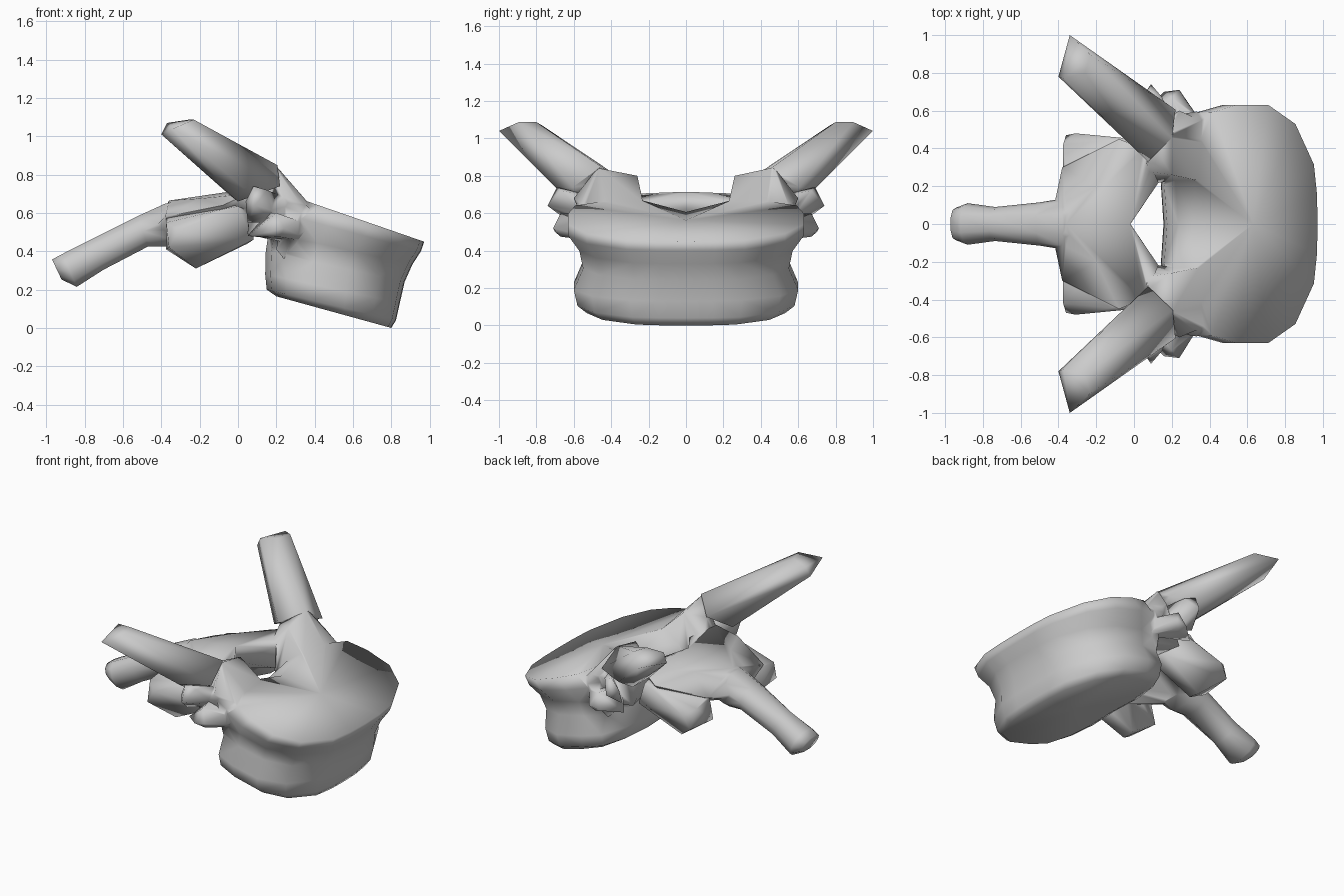
import bpy, bmesh, math

if "Cube" in bpy.data.objects:
    bpy.data.objects.remove(bpy.data.objects["Cube"])

parts = []


def finish(bm, name):
    bmesh.ops.triangulate(bm, faces=bm.faces[:])
    bmesh.ops.recalc_face_normals(bm, faces=bm.faces[:])
    me = bpy.data.meshes.new(name)
    bm.to_mesh(me)
    bm.free()
    ob = bpy.data.objects.new(name, me)
    bpy.context.collection.objects.link(ob)
    parts.append(ob)


def hull_pair(name, pts):
    """Convex lump on the +y side and its mirror image."""
    for side, s in (("left", 1), ("right", -1)):
        bm = bmesh.new()
        vs = [bm.verts.new((x, s * y, z)) for x, y, z in pts]
        res = bmesh.ops.convex_hull(bm, input=vs)
        dead = {e for e in res["geom_interior"] + res["geom_unused"]
                if isinstance(e, bmesh.types.BMVert)}
        bmesh.ops.delete(bm, geom=list(dead), context='VERTS')
        finish(bm, name + "_" + side)


def loft(name, rings):
    """Skin closed rings of equal length and fan-cap both ends."""
    bm = bmesh.new()
    rows = [[bm.verts.new(p) for p in r] for r in rings]
    n = len(rows[0])
    for a, b in zip(rows, rows[1:]):
        for i in range(n):
            j = (i + 1) % n
            bm.faces.new((a[i], a[j], b[j], b[i]))
    for row in (rows[0], rows[-1]):
        f = bm.faces.new(row)
        bmesh.ops.poke(bm, faces=[f])
    finish(bm, name)


# Vertebral body: kidney outline lofted up a tilted axis, dipped at the back
half = [(1, 0), (.995, .25), (.97, .5), (.82, .84), (.60, 1), (.34, 1),
        (.15, .94), (.04, .68), (0, .36), (.02, 0)]
outline = half + [(u, -v) for u, v in half[-2:0:-1]]
# back x, front x, back z, front z, half width, dip at the back middle
levels = [(.20, .80, .165, .0, .53, 0),
          (.15, .825, .20, .04, .58, 0), (.142, .845, .28, .13, .60, 0),
          (.145, .87, .40, .24, .55, 0), (.16, .91, .50, .33, .57, 0),
          (.22, .955, .60, .40, .63, .03), (.32, .972, .675, .45, .63, .065)]


def body_ring(xb, xf, zb, zf, w, dip):
    return [(xb + u * (xf - xb), v * w, zb + u * (zf - zb)
             - dip * max(0, 1 - abs(v) / .4) * (1 - u)) for u, v in outline]


loft("vertebral_body", [body_ring(*l) for l in levels])

# Spinous process: rounded bar running backward and down
spine = [((-.30, .67), (-.30, .46), .15), ((-.38, .655), (-.37, .42), .135),
         ((-.52, .59), (-.47, .42), .115), ((-.77, .465), (-.70, .30), .09),
         ((-.92, .39), (-.84, .21), .11), ((-.972, .36), (-.92, .25), .085)]


def bar_ring(top, bot, w, n=10):
    pts = []
    for i in range(n):
        a = 2 * math.pi * i / n
        c = math.copysign(abs(math.cos(a)) ** .75, math.cos(a))
        t = (math.sin(a) + 1) / 2
        pts.append((bot[0] + t * (top[0] - bot[0]), w * c,
                    bot[1] + t * (top[1] - bot[1])))
    return pts


loft("spinous_process", [bar_ring(*s) for s in spine])

# Lamina: roof over the canal
hull_pair("lamina", [
    (-.02, -.002, .715), (-.02, -.002, .61), (-.36, -.002, .665),
    (-.40, -.002, .46), (-.42, .13, .54), (-.38, .30, .58), (.13, .22, .66),
    (.13, .22, .52), (.05, .40, .70), (-.08, .45, .64), (-.10, .30, .48),
    (-.2, .2, .675), (-.36, .12, .635)])

# Lower joint lumps under the lamina
hull_pair("inferior_articular_process", [
    (-.36, .47, .42), (-.375, .24, .41), (-.22, .36, .31), (-.22, .28, .32),
    (-.31, .48, .51), (-.375, .42, .55), (-.375, .28, .575), (.05, .28, .44),
    (.08, .40, .46), (0, .45, .635), (-.12, .445, .61), (-.10, .22, .655),
    (.08, .24, .60)])

# Pedicle and upper joint block
hull_pair("pedicle", [
    (.20, .26, .80), (.20, .47, .845), (.34, .23, .665), (.36, .55, .64),
    (.24, .60, .68), (.08, .34, .765), (.06, .28, .66), (.13, .22, .47),
    (.27, .50, .44), (.05, .50, .49), (.50, .40, .50), (.45, .28, .52)])

# Transverse process wings
hull_pair("transverse_process", [
    (-.34, 1.0, 1.04), (-.40, .78, 1.01), (-.37, .77, 1.07),
    (-.23, .895, 1.087), (-.26, .80, 1.087), (.205, .455, .85),
    (.22, .605, .74), (.075, .33, .775), (-.04, .45, .69), (.03, .69, .73),
    (.0, .58, .66), (.14, .58, .82)])

# Rib facet bumps on the outer side
hull_pair("upper_rib_facet", [
    (.09, .74, .64), (.04, .67, .66), (.08, .69, .74), (.15, .67, .72),
    (.20, .54, .70), (.20, .48, .55), (.05, .62, .55)])
hull_pair("lower_rib_facet", [
    (.24, .71, .52), (.16, .70, .50), (.22, .67, .475), (.32, .60, .56),
    (.20, .67, .60), (.05, .60, .48), (.36, .49, .45), (.15, .48, .60)])
hull_pair("side_ridge", [
    (.33, .595, .60), (.42, .57, .55), (.36, .555, .65), (.24, .58, .67),
    (.24, .50, .36), (.20, .45, .41), (.45, .45, .46), (.28, .58, .465)])

# Weld the parts into one continuous skin
bone = parts[0]
bpy.context.view_layer.objects.active = bone
for ob in parts[1:]:
    mod = bone.modifiers.new("weld", 'BOOLEAN')
    mod.operation = 'UNION'
    mod.solver = 'EXACT'
    mod.object = ob
    bpy.ops.object.modifier_apply(modifier=mod.name)
    bpy.data.objects.remove(ob)
bone.name = "vertebra"

# Clean slivers, then shade smoothly across the joins
bm = bmesh.new()
bm.from_mesh(bone.data)
bmesh.ops.remove_doubles(bm, verts=bm.verts[:], dist=.012)
bmesh.ops.recalc_face_normals(bm, faces=bm.faces[:])
bm.to_mesh(bone.data)
bm.free()
bpy.ops.object.select_all(action='DESELECT')
bone.select_set(True)
bpy.ops.object.shade_smooth_by_angle(angle=math.radians(100))
